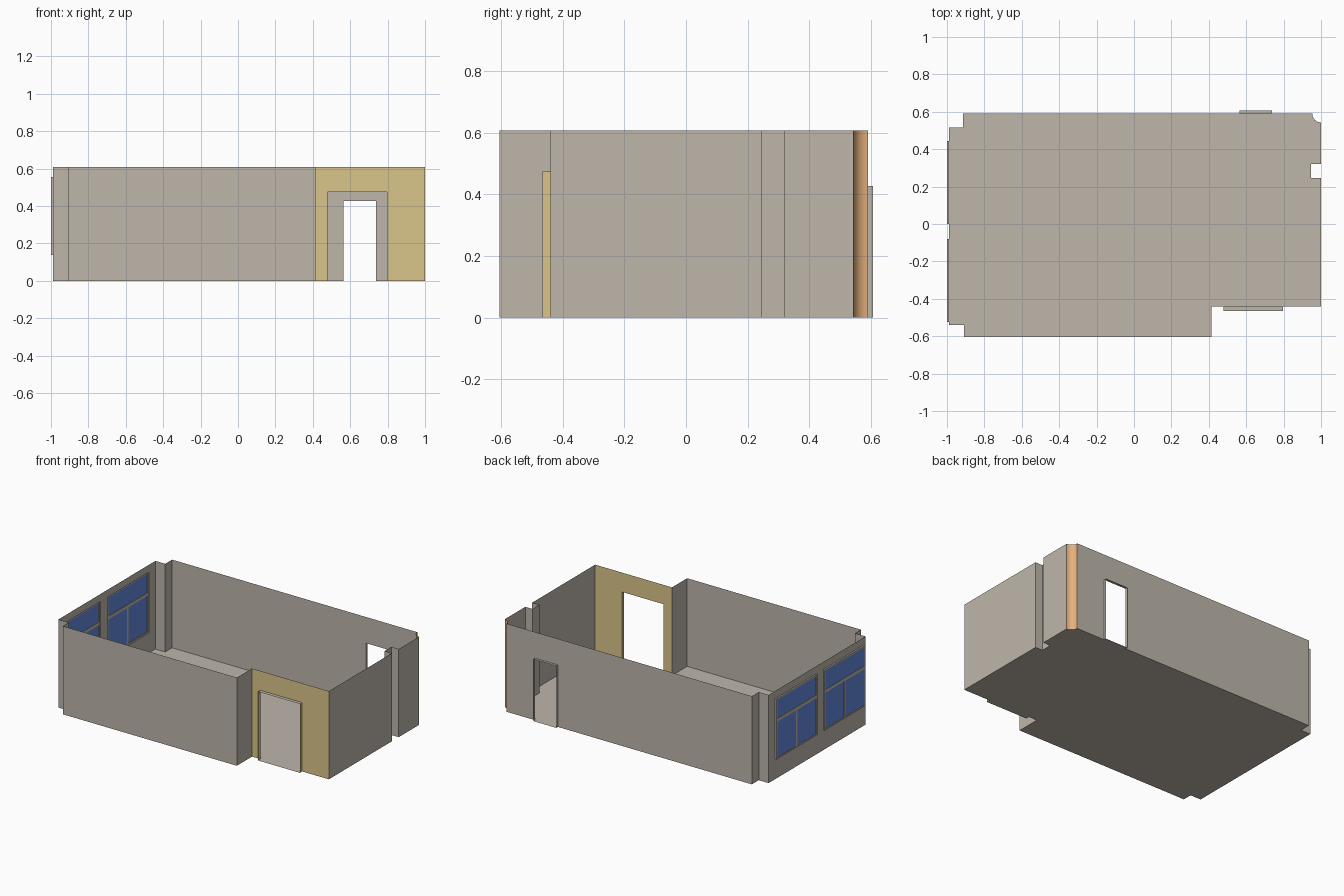
import bpy, bmesh, math
from mathutils import Vector

if "Cube" in bpy.data.objects:
    bpy.data.objects.remove(bpy.data.objects["Cube"])

H = 0.607  # wall height


def material(name, rgb):
    lin = [((c / 255 + 0.055) / 1.055) ** 2.4 for c in rgb]
    m = bpy.data.materials.new(name)
    m.diffuse_color = (*lin, 1)
    m.use_nodes = True
    m.node_tree.nodes["Principled BSDF"].inputs["Base Color"].default_value = m.diffuse_color
    return m


GREY = material("warm grey plaster", (190, 182, 171))
YELLOW = material("sand yellow paint", (218, 197, 138))
ORANGE = material("orange paint", (228, 176, 126))
BLUE = material("blue glass", (98, 138, 220))


def make(name, polys, mats, smooth=False):
    """Object from (points, material slot) polygons."""
    bm = bmesh.new()
    for pts, slot in polys:
        f = bm.faces.new([bm.verts.new(p) for p in pts])
        f.material_index = slot
        f.smooth = smooth
    bmesh.ops.remove_doubles(bm, verts=bm.verts, dist=1e-5)
    me = bpy.data.meshes.new(name)
    bm.to_mesh(me)
    bm.free()
    for m in mats:
        me.materials.append(m)
    ob = bpy.data.objects.new(name, me)
    bpy.context.collection.objects.link(ob)
    return ob


def wall(p, q, holes=()):
    """Upright sheet from p to q, with holes (start, end, bottom, top) along it."""
    p, q = Vector(p), Vector(q)
    d = (q - p).normalized()
    ss = sorted({0, (q - p).length, *[v for h in holes for v in h[:2]]})
    zs = sorted({0, H, *[v for h in holes for v in h[2:]]})
    out = []
    for s0, s1 in zip(ss, ss[1:]):
        for z0, z1 in zip(zs, zs[1:]):
            sm, zm = (s0 + s1) / 2, (z0 + z1) / 2
            if any(h[0] < sm < h[1] and h[2] < zm < h[3] for h in holes):
                continue
            a, b = p + d * s0, p + d * s1
            out.append(([(*a, z0), (*b, z0), (*b, z1), (*a, z1)], 0))
    return out


def reveal(name, p, q, depth, z0, z1, mats):
    """Open sleeve around an opening: slot 0 = sill and lintel, slot 1 = sides."""
    p, q, n = Vector(p), Vector(q), Vector(depth)
    ring = [(p, z0), (q, z0), (q, z1), (p, z1)]
    polys = []
    for i in range(4):
        (a, za), (b, zb) = ring[i], ring[(i + 1) % 4]
        polys.append(([(*a, za), (*b, zb), (*(b + n), zb), (*(a + n), za)], i % 2))
    return make(name, polys, mats)


def box(name, lo, hi, mat):
    bm = bmesh.new()
    bmesh.ops.create_cube(bm, size=1)
    for v in bm.verts:
        v.co = [(a + b) / 2 + c * (b - a) for a, b, c in zip(lo, hi, v.co)]
    me = bpy.data.meshes.new(name)
    bm.to_mesh(me)
    bm.free()
    me.materials.append(mat)
    ob = bpy.data.objects.new(name, me)
    bpy.context.collection.objects.link(ob)


# Room outline, counter-clockwise from the entrance corner
right = [(1, -0.44), (1, 0.245), (0.945, 0.245), (0.945, 0.32), (1, 0.32), (1, 0.543)]
N = 8
arc = [(1 - 0.047 * math.sin(t), 0.59 - 0.047 * math.cos(t))
       for t in [math.pi / 2 * i / N for i in range(N + 1)]]
back = [(0.953, 0.59), (-0.915, 0.59)]
left_top = [(-0.915, 0.59), (-0.915, 0.515), (-0.99, 0.515)]
left = [(-0.99, 0.515), (-0.99, -0.54)]
front = [(-0.99, -0.54), (-0.91, -0.54), (-0.91, -0.605), (0.415, -0.605), (0.415, -0.44)]
entrance = [(0.415, -0.44), (1, -0.44)]

# Floor
outline = right + arc[1:] + back[1:] + left_top[1:] + left[1:] + front[1:]
make("floor", [([(x, y, 0) for x, y in outline], 0)], [GREY])

# Plain walls
for name, path in (("right_wall", right), ("left_back_corner", left_top), ("front_wall", front)):
    make(name, [f for a, b in zip(path, path[1:]) for f in wall(a, b)], [GREY])

# Curved corner column
make("corner_column", [f for a, b in zip(arc, arc[1:]) for f in wall(a, b)], [ORANGE], True)

# Back wall with its doorway
make("back_wall", wall(*back, [(0.953 - 0.737, 0.953 - 0.563, 0, 0.427)]), [GREY])
reveal("back_door_reveal", (0.737, 0.59), (0.563, 0.59), (0, 0.017), 0, 0.427, [GREY, GREY])

# Entrance wall with its doorway
make("entrance_wall", wall(*entrance, [(0.063, 0.382, 0, 0.474)]), [YELLOW])
reveal("entrance_reveal", (0.478, -0.44), (0.797, -0.44), (0, -0.025), 0, 0.474, [GREY, YELLOW])

# Window wall with two glazed openings
Z0, Z1 = 0.138, 0.555
spans = [(0.445, 0.0), (-0.08, -0.525)]
make("window_wall", wall(*left, [(0.515 - a, 0.515 - b, Z0, Z1) for a, b in spans]), [GREY])
for i, (a, b) in enumerate(spans, 1):
    reveal(f"window_{i}_reveal", (-0.99, a), (-0.99, b), (-0.01, 0), Z0, Z1, [GREY, GREY])
    make(f"window_{i}_glass", [([(-0.998, a, Z0), (-0.998, b, Z0),
                                 (-0.998, b, Z1), (-0.998, a, Z1)], 0)], [BLUE])
    mid, w, bar = (a + b) / 2, 0.01, 0.405
    bars = {"near_side": (b, b + w, Z0, Z1), "far_side": (a - w, a, Z0, Z1),
            "sill": (b, a, Z0, Z0 + w), "head": (b, a, Z1 - w, Z1),
            "crossbar": (b, a, bar - 0.011, bar + 0.011),
            "mullion": (mid - 0.007, mid + 0.007, Z0, bar)}
    for part, (y0, y1, z0, z1) in bars.items():
        box(f"window_{i}_{part}", (-1.0, y0, z0), (-0.995, y1, z1), GREY)
